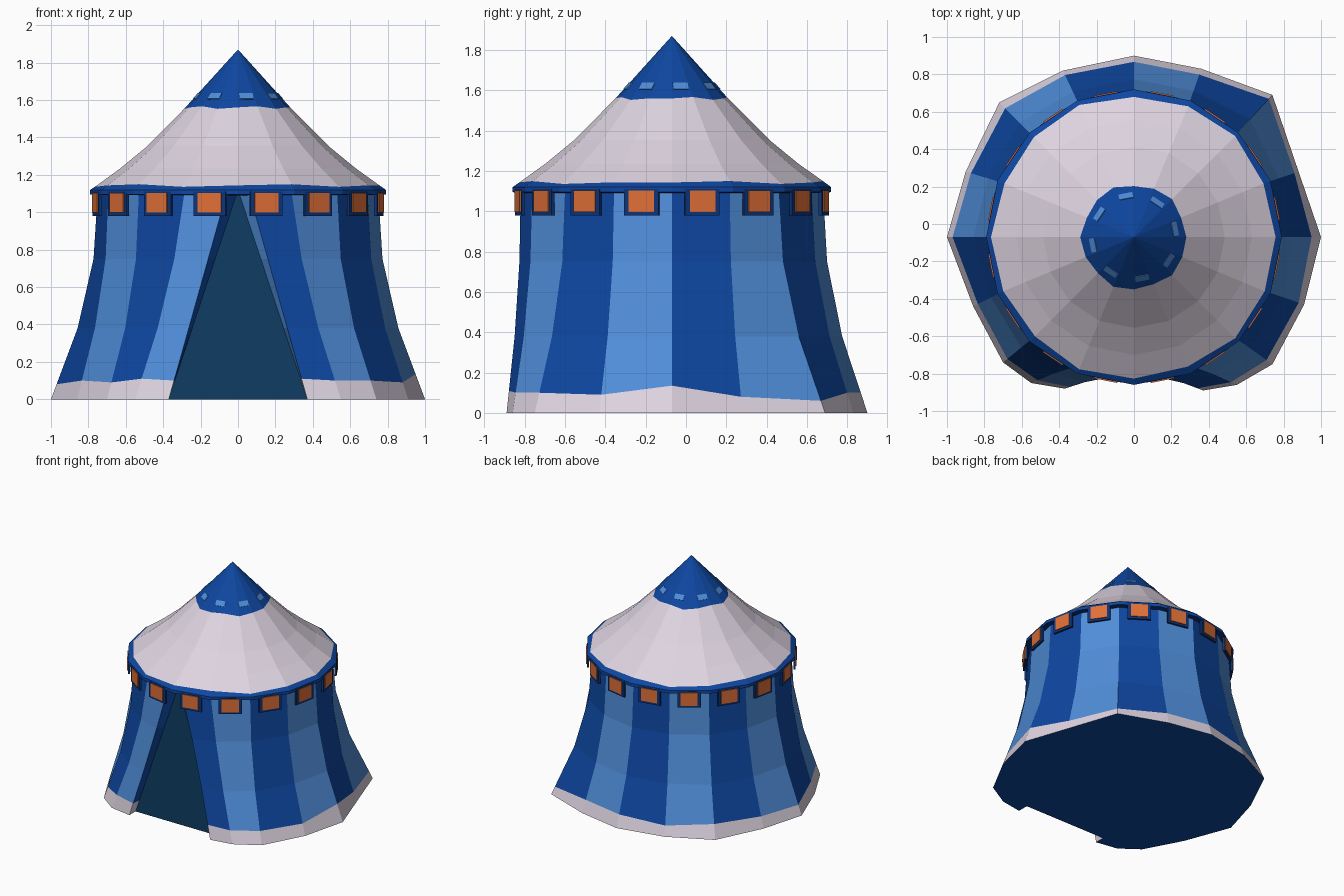
import bpy, bmesh, math
from mathutils import Vector

if "Cube" in bpy.data.objects:
    bpy.data.objects.remove(bpy.data.objects["Cube"])

CY = -0.07          # tent axis in y
N = 16


def mat(name, rgb):
    lin = [((c / 255 + 0.055) / 1.055) ** 2.4 if c > 10 else c / 255 / 12.92 for c in rgb]
    m = bpy.data.materials.new(name)
    m.diffuse_color = (*lin, 1)
    m.use_nodes = True
    m.node_tree.nodes["Principled BSDF"].inputs["Base Color"].default_value = m.diffuse_color
    return m


DARK = mat("royal_blue", (14, 71, 161))
LIGHT = mat("light_blue", (80, 142, 218))
WHITE = mat("off_white", (222, 212, 225))
ORANGE = mat("orange", (224, 112, 56))
NAVY = mat("navy", (12, 52, 122))
DOOR = mat("door_teal", (15, 60, 98))


def build(name, verts, faces, mats, idx, recalc=True):
    me = bpy.data.meshes.new(name)
    me.from_pydata(verts, [], faces)
    for m in mats:
        me.materials.append(m)
    for p, i in zip(me.polygons, idx):
        p.material_index = i
    if recalc:
        bm = bmesh.new()
        bm.from_mesh(me)
        bmesh.ops.recalc_face_normals(bm, faces=bm.faces)
        bm.to_mesh(me)
        bm.free()
    ob = bpy.data.objects.new(name, me)
    bpy.context.collection.objects.link(ob)
    return ob


def plate(name, c, t, u, n, w, h, d, m):
    """Thin box centred at c with axes t (width), u (height), n (depth)."""
    v = [c + t * (a * w / 2) + u * (b * h / 2) + n * (e * d / 2)
         for e in (-1, 1) for a, b in ((-1, -1), (1, -1), (1, 1), (-1, 1))]
    f = [(3, 2, 1, 0), (4, 5, 6, 7)] + [(i, (i + 1) % 4, (i + 1) % 4 + 4, i + 4) for i in range(4)]
    return build(name, v, f, [m], [0] * 6)


# Wall: columns run from the right door fold, round the back, to the left fold
foot = [(.37, -.89), (.55, -.86), (.74, -.75), (.91, -.43), (1, -.07), (.88, .28),
        (.74, .69), (.36, .83), (0, .90), (-.38, .82), (-.72, .65), (-.90, .28),
        (-1, -.07), (-.86, -.44), (-.70, -.74), (-.55, -.85), (-.37, -.88)]
hem = [.11, .10, .10, .09, .135, .08, .06, .10, .10, .08, .11, .09, .08, .10, .09, .11, .10]


def spread(z):
    """How far the wall has flared from its top circle to its foot."""
    pts = [(0, 1), (.38, .43), (.75, .09), (1.1, 0)]
    for (z0, a), (z1, b) in zip(pts, pts[1:]):
        if z <= z1:
            return a + (b - a) * (z - z0) / (z1 - z0)
    return 0


def door_x(z):
    return .37 * (1 - z / 1.12)


def wall_point(k, z):
    a = math.radians(-90 + 22.5 * k)
    tx, ty = .75 * math.cos(a), CY + .75 * math.sin(a)
    s = spread(z)
    sx = s
    edge = min(k, N - k)
    if edge == 1:
        sx = (s + 1 - z / 1.1) / 2
    x = tx + (foot[k][0] - tx) * sx
    if edge == 0:
        x = (door_x(z) + .05 * z) * (1 if k == 0 else -1)
    return Vector((x, ty + (foot[k][1] - ty) * s, z))


def door_point(side, z):
    return Vector((side * door_x(z), -.80 + .03 * z / 1.1, z))


verts, faces, idx = [], [], []
cols = []
for k in range(-1, N + 2):                      # -1 and N+1 are the door edges
    kk = min(max(k, 0), N)
    zs = [0, hem[kk], .38, .75, 1.1]
    cols.append(len(verts))
    for z in zs:
        if k < 0 or k > N:
            verts.append(door_point(1 if k < 0 else -1, z))
        else:
            verts.append(wall_point(k, z))
for c in range(len(cols) - 1):
    for r in range(4):
        a, b = cols[c] + r, cols[c + 1] + r
        faces.append((a, b, b + 1, a + 1))
        idx.append(2 if r == 0 else (c + 1) % 2)  # white hem, alternating stripes
build("striped_wall", verts, faces, [DARK, LIGHT, WHITE], idx)

# Floor and door
ring = [verts[c] for c in cols]
build("floor", ring, [tuple(reversed(range(len(ring))))], [DARK], [0], False)
build("door", [door_point(-1, 0), door_point(1, 0), door_point(0, 1.12)], [(0, 1, 2)], [DOOR], [0], False)

# Roof: revolved profile with a blue tip, white canopy and blue eave
prof = [(.28, 1.56), (.485, 1.353), (.63, 1.234), (.757, 1.143), (.79, 1.12), (.79, 1.095), (.74, 1.09)]
ring_mat = [1, 1, 1, 0, 0, 2]
verts = [Vector((0, CY, 1.87))]
for j, (r, z) in enumerate(prof):
    for i in range(N):
        a = 2 * math.pi * i / N
        wob = .008 * math.sin(i * 2.1) if j in (0, 3) else 0   # uneven cloth edges
        rr = r - wob * 1.1
        verts.append(Vector((rr * math.cos(a), CY + rr * math.sin(a), z + wob)))
faces = [(0, 1 + i, 1 + (i + 1) % N) for i in range(N)]
idx = [0] * N
for j in range(len(prof) - 1):
    for i in range(N):
        a, b = 1 + j * N + i, 1 + j * N + (i + 1) % N
        faces.append((a, a + N, b + N, b))
        idx.append(ring_mat[j])
build("roof", verts, faces, [DARK, WHITE, NAVY], idx)

# Hanging valance tabs with orange patches, and dashes round the roof tip
UP = Vector((0, 0, 1))
for i in range(N):
    a = 2 * math.pi * (i + .5) / N
    n = Vector((math.cos(a), math.sin(a), 0))
    t = Vector((-n.y, n.x, 0))
    o = Vector((0, CY, 0))
    plate("valance_tab", o + n * .768 + UP * 1.045, t, UP, n, .175, .13, .016, NAVY)
    plate("orange_patch", o + n * .778 + UP * 1.05, t, UP, n, .128, .105, .009, ORANGE)
    if i % 2 == 0:
        r = .226 * math.cos(math.pi / N)
        u = (UP * .31 - n * .275).normalized()
        plate("tip_dash", o + n * r + UP * 1.62, t, u, t.cross(u), .075, .042, .008, LIGHT)
